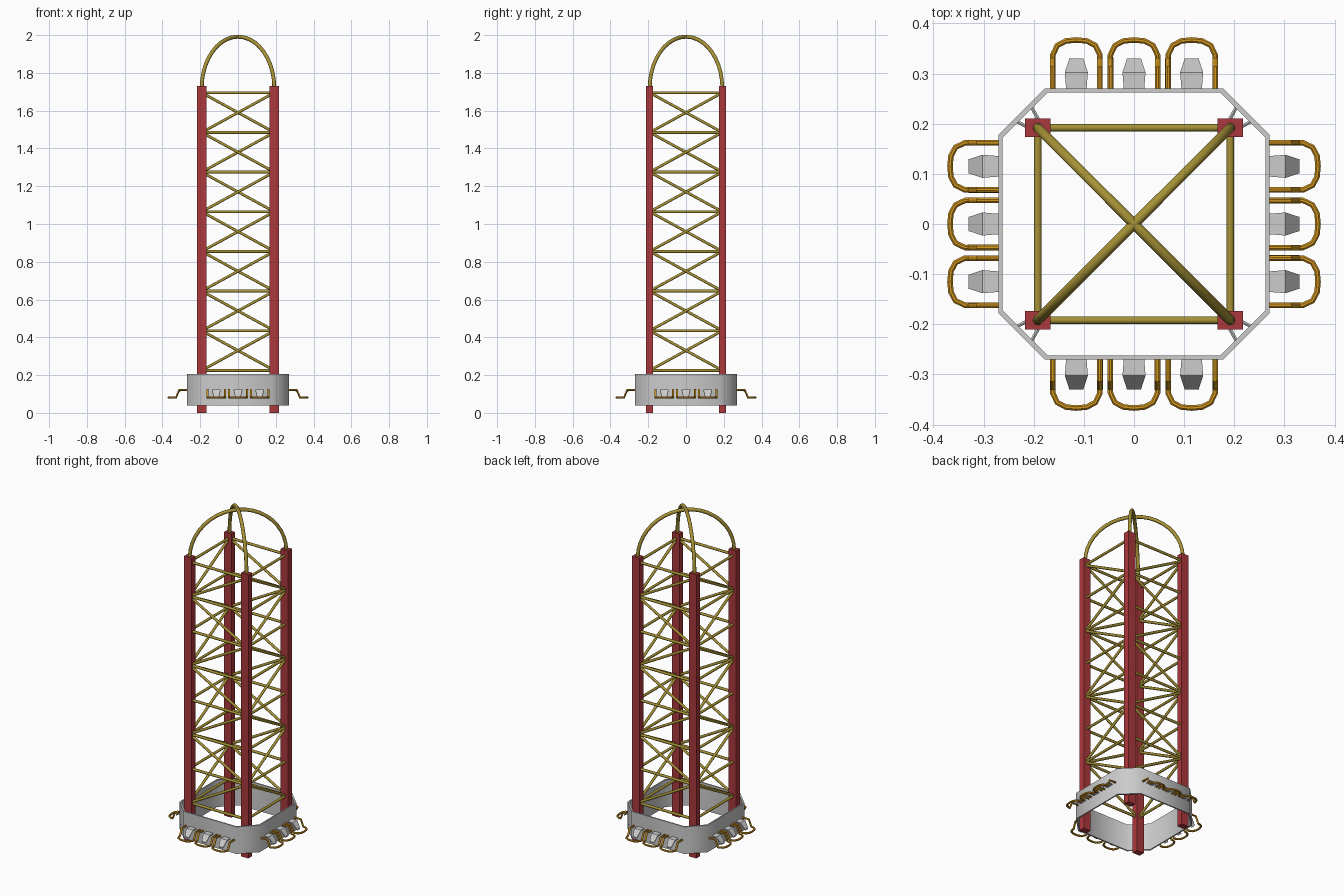
import bpy, bmesh, math
from mathutils import Vector, Matrix

if "Cube" in bpy.data.objects:
    bpy.data.objects.remove(bpy.data.objects["Cube"])


def mat(name, rgb):
    m = bpy.data.materials.new(name)
    lin = [(c / 255 / 12.92) if c < 11 else ((c / 255 + 0.055) / 1.055) ** 2.4 for c in rgb]
    m.diffuse_color = (*lin, 1)
    m.use_nodes = True
    m.node_tree.nodes["Principled BSDF"].inputs["Base Color"].default_value = m.diffuse_color
    return m


RED = mat("red paint", (172, 56, 60))
BRASS = mat("olive brass", (166, 146, 54))
GOLD = mat("gold", (212, 152, 32))
GREY = mat("light grey", (204, 204, 204))


def finish(name, bm, material, smooth=None):
    bmesh.ops.recalc_face_normals(bm, faces=bm.faces)
    me = bpy.data.meshes.new(name)
    bm.to_mesh(me)
    bm.free()
    me.materials.append(material)
    ob = bpy.data.objects.new(name, me)
    bpy.context.collection.objects.link(ob)
    if smooth:
        bpy.ops.object.select_all(action='DESELECT')
        ob.select_set(True)
        bpy.context.view_layer.objects.active = ob
        bpy.ops.object.shade_smooth_by_angle(angle=math.radians(smooth))
    return ob


def tube(bm, pts, r, sides=8):
    """Sweep a round section along a path, mitred at the bends."""
    pts = [Vector(p) for p in pts]
    n = len(pts)
    dirs = [(pts[i + 1] - pts[i]).normalized() for i in range(n - 1)]
    up = Vector((0, 0, 1)) if abs(dirs[0].z) < 0.9 else Vector((1, 0, 0))
    u = dirs[0].cross(up).normalized()
    rings = []
    for i, p in enumerate(pts):
        t = (dirs[max(i - 1, 0)] + dirs[min(i, n - 2)]).normalized()
        u = (u - t * u.dot(t)).normalized()
        v = t.cross(u)
        rings.append([bm.verts.new(p + r * (u * math.cos(a) + v * math.sin(a)))
                      for a in (math.tau * (k + 0.5) / sides for k in range(sides))])
    for a, b in zip(rings, rings[1:]):
        for k in range(sides):
            j = (k + 1) % sides
            bm.faces.new((a[k], a[j], b[j], b[k]))
    bm.faces.new(rings[0][::-1])
    bm.faces.new(rings[-1])


C = 0.192          # post centre
TOP = 1.73         # post height
CORNERS = [(-C, -C), (C, -C), (C, C), (-C, C)]

# four corner posts
bm = bmesh.new()
for x, y in CORNERS:
    bmesh.ops.create_cube(bm, size=1, matrix=Matrix.Translation((x, y, TOP / 2))
                          @ Matrix.Diagonal((0.05, 0.037, TOP, 1)))
finish("corner_posts", bm, RED)

# horizontal rungs and zigzag diagonals on each side
LEVELS = [0.225 + 0.21 * i for i in range(8)]
rungs, diag = bmesh.new(), bmesh.new()
for s in range(4):
    a, b = CORNERS[s], CORNERS[(s + 1) % 4]
    for i, z in enumerate(LEVELS):
        tube(rungs, [(*a, z), (*b, z)], 0.008)
        if i < 7:
            p, q = (a, b) if (i + s) % 2 == 0 else (b, a)
            tube(diag, [(*p, z), (*q, LEVELS[i + 1])], 0.008)
finish("horizontal_rungs", rungs, BRASS, 50)
finish("zigzag_braces", diag, BRASS, 50)

# two crossing arches on top
bm = bmesh.new()
R = C * math.sqrt(2)
for sx in (1, -1):
    path = [(sx * C * math.cos(t), C * math.cos(t), TOP - 0.01 + R * math.sin(t))
            for t in (math.pi * k / 20 for k in range(21))]
    tube(bm, path, 0.0105)
finish("top_arches", bm, BRASS, 50)

# eight sided collar band
W, F, Z0, Z1 = 0.27, 0.178, 0.04, 0.205
OCT = [(F, -W), (W, -F), (W, F), (F, W), (-F, W), (-W, F), (-W, -F), (-F, -W)]
bm = bmesh.new()
loops = [[bm.verts.new((x * k, y * k, z)) for x, y in OCT]
         for k, z in ((1, Z0), (1, Z1), (0.97, Z1), (0.97, Z0))]
for i in range(4):
    a, b = loops[i], loops[(i + 1) % 4]
    for k in range(8):
        j = (k + 1) % 8
        bm.faces.new((a[k], a[j], b[j], b[k]))
finish("collar_band", bm, GREY, 50)

# short stays between posts and collar
bm = bmesh.new()
for sx in (1, -1):
    for sy in (1, -1):
        for z in (0.08, 0.165):
            tube(bm, [(sx * 0.186, sy * 0.2, z), (sx * 0.206, sy * 0.236, z)], 0.004, 6)
            tube(bm, [(sx * 0.2, sy * 0.186, z), (sx * 0.236, sy * 0.206, z)], 0.004, 6)
finish("collar_stays", bm, GREY)

# belaying loops with grey tongues, three to a side
half = [(0.047, 0.265, 0.122), (0.047, 0.311, 0.122), (0.047, 0.328, 0.081),
        (0.047, 0.337, 0.081), (0.038, 0.356, 0.081), (0.021, 0.365, 0.081)]
loop = half + [(0, 0.367, 0.081)] + [(-x, y, z) for x, y, z in reversed(half)]
tongue = [(0.02, 0.265, 0.122), (0.023, 0.302, 0.122), (0.014, 0.33, 0.085)]
hooks, tongues = bmesh.new(), bmesh.new()
for s in range(4):
    rot = Matrix.Rotation(s * math.pi / 2, 4, 'Z')
    for off in (-0.115, 0, 0.115):
        M = rot @ Matrix.Translation((off, 0, 0))
        tube(hooks, [M @ Vector(p) for p in loop], 0.006)
        rows = [[tongues.verts.new(M @ Vector((sx * x, y, z + dz)))
                 for sx, dz in ((-1, 0.003), (1, 0.003), (1, -0.003), (-1, -0.003))]
                for x, y, z in tongue]
        for a, b in zip(rows, rows[1:]):
            for k in range(4):
                j = (k + 1) % 4
                tongues.faces.new((a[k], a[j], b[j], b[k]))
        tongues.faces.new(rows[0])
        tongues.faces.new(rows[-1])
finish("rope_loops", hooks, GOLD, 40)
finish("loop_tongues", tongues, GREY)
